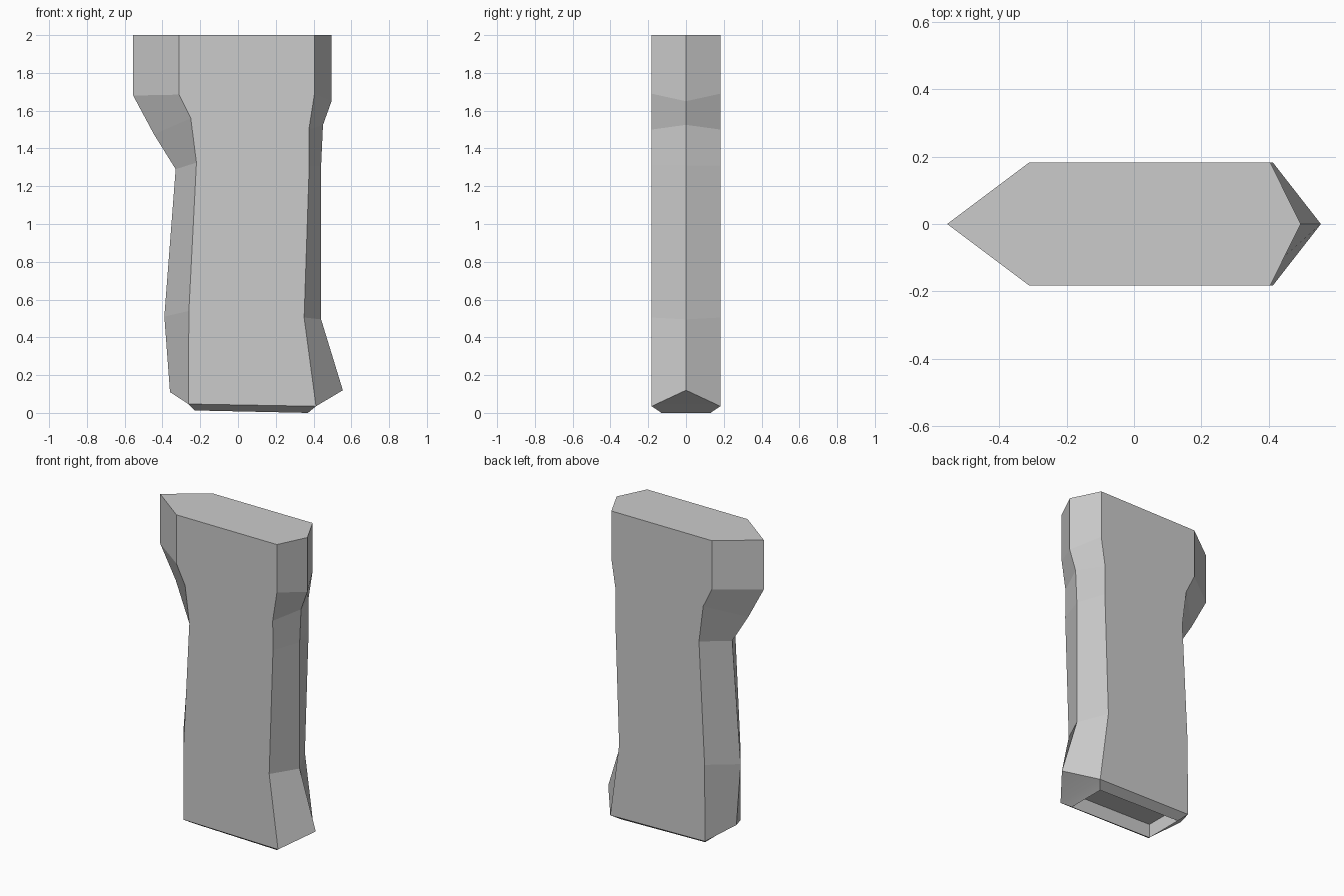
import bpy
import bmesh

cube = bpy.data.objects.get("Cube")
if cube:
    bpy.data.objects.remove(cube, do_unlink=True)

# One flat colour
grey = bpy.data.materials.new("plain_grey")
grey.use_nodes = True
colour = (0.6, 0.6, 0.6, 1)
grey.diffuse_color = colour
grey.node_tree.nodes["Principled BSDF"].inputs["Base Color"].default_value = colour

HALF = 0.182      # half thickness of the flat sides
LIP = 0.13        # half thickness at the bottom opening
DEPTH = 0.09      # depth of the opening

# Outlines in (x, z), top to bottom: pointed ridges and the edges of the flat sides
back_ridge = [(-.555, 2), (-.555, 1.68), (-.445, 1.475), (-.33, 1.29), (-.39, .51), (-.36, .11)]
back_edge = [(-.312, 2), (-.312, 1.685), (-.25, 1.56), (-.22, 1.325), (-.26, .54), (-.263, .047)]
front_edge = [(.405, 2), (.405, 1.69), (.375, 1.5), (.377, 1.31), (.35, .505), (.413, .035)]
front_ridge = [(.495, 2), (.495, 1.65), (.45, 1.525), (.44, 1.31), (.44, .495), (.555, .12)]

bm = bmesh.new()


def line(points, y):
    return [bm.verts.new((x, y, z)) for x, z in points]


# Grip body: six vertical lines joined into a closed sleeve
columns = [line(back_ridge, 0), line(back_edge, -HALF), line(front_edge, -HALF),
           line(front_ridge, 0), line(front_edge, HALF), line(back_edge, HALF)]
for a, b in zip(columns, columns[1:] + columns[:1]):
    for i in range(len(a) - 1):
        bm.faces.new((a[i], a[i + 1], b[i + 1], b[i]))
bm.faces.new([c[0] for c in columns])

# Slanted triangles under the two ridges
base = [c[-1] for c in columns]
underside = [bm.faces.new((base[5], base[0], base[1])),
             bm.faces.new((base[2], base[3], base[4]))]


def bridge(upper, lower):
    return [bm.faces.new((upper[i], lower[i], lower[i - 3], upper[i - 3])) for i in range(4)]


# Bevelled lip, then the shallow recess in the bottom
rim = [base[i] for i in (1, 2, 4, 5)]
corners = [(-.228, -LIP, .013), (.37, -LIP, 0), (.37, LIP, 0), (-.228, LIP, .013)]
lip = [bm.verts.new(c) for c in corners]
ceiling = [bm.verts.new((x, y, z + DEPTH)) for x, y, z in corners]
underside += bridge(rim, lip)
bridge(lip, ceiling)
bm.faces.new(ceiling)

# Soft shading between each triangle and its neighbouring lip only
bmesh.ops.recalc_face_normals(bm, faces=bm.faces)
bm.normal_update()
for f in underside:
    f.smooth = True
for e in bm.edges:
    e.smooth = e.calc_face_angle() < 0.35 and all(f.smooth for f in e.link_faces)

mesh = bpy.data.meshes.new("grip")
bm.to_mesh(mesh)
bm.free()
mesh.materials.append(grey)
bpy.context.collection.objects.link(bpy.data.objects.new("grip", mesh))
